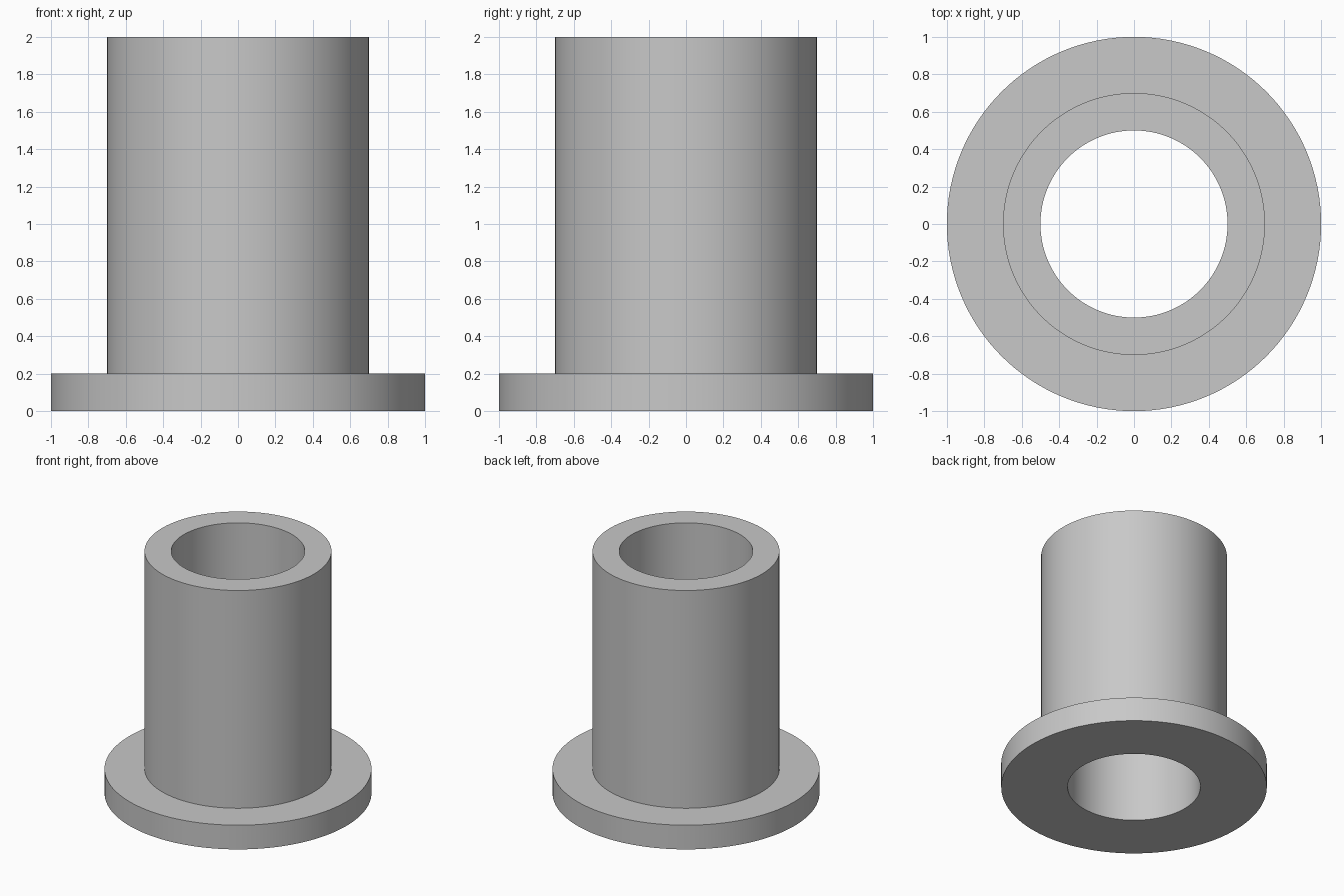
import bpy
import bmesh
from math import cos, sin, tau, radians

SEGMENTS = 128

cube = bpy.data.objects.get("Cube")
if cube:
    bpy.data.objects.remove(cube, do_unlink=True)

# Plain grey metal
grey = bpy.data.materials.new("grey_metal")
grey.use_nodes = True
colour = (0.58, 0.58, 0.58, 1)
grey.diffuse_color = colour
grey.node_tree.nodes["Principled BSDF"].inputs["Base Color"].default_value = colour


def revolve(name, profile):
    """Spin a closed (radius, height) profile around the z axis."""
    bm = bmesh.new()
    rings = []
    for radius, z in profile:
        rings.append([bm.verts.new((radius * cos(tau * i / SEGMENTS),
                                    radius * sin(tau * i / SEGMENTS), z))
                      for i in range(SEGMENTS)])
    for lower, upper in zip(rings, rings[1:] + rings[:1]):
        for i in range(SEGMENTS):
            j = (i + 1) % SEGMENTS
            bm.faces.new((lower[i], lower[j], upper[j], upper[i]))
    bmesh.ops.recalc_face_normals(bm, faces=bm.faces)
    mesh = bpy.data.meshes.new(name)
    bm.to_mesh(mesh)
    bm.free()
    mesh.materials.append(grey)
    obj = bpy.data.objects.new(name, mesh)
    bpy.context.collection.objects.link(obj)
    return obj


# One-piece sleeve with a base flange and a through bore
bushing = revolve("flanged_bushing", [
    (0.5, 0), (1, 0), (1, 0.2), (0.7, 0.2), (0.7, 2), (0.5, 2)])

bpy.ops.object.select_all(action='DESELECT')
bushing.select_set(True)
bpy.context.view_layer.objects.active = bushing
bpy.ops.object.shade_smooth_by_angle(angle=radians(30))
